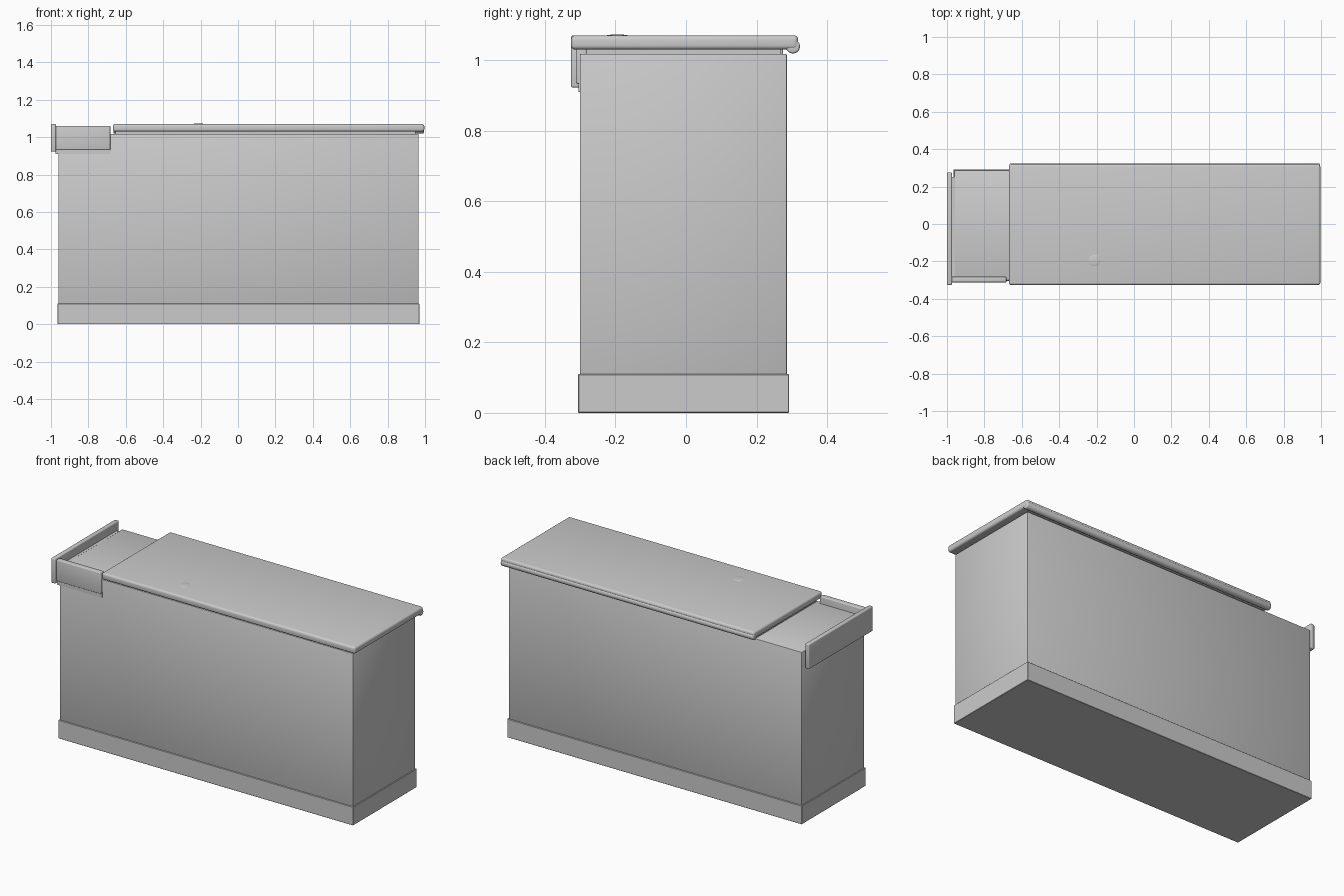
import bpy
import math
from mathutils import Vector

cube = bpy.data.objects.get("Cube")
if cube:
    bpy.data.objects.remove(cube, do_unlink=True)

GREY = (0.6, 0.6, 0.6, 1)
mat = bpy.data.materials.new("plain grey")
mat.use_nodes = True
mat.diffuse_color = GREY
mat.node_tree.nodes["Principled BSDF"].inputs["Base Color"].default_value = GREY


def finish(name, bevel=0, segments=3):
    """Name and colour the active object, round its edges, shade smooth."""
    ob = bpy.context.object
    ob.name = name
    ob.data.materials.append(mat)
    bpy.ops.object.transform_apply(location=False, rotation=True, scale=True)
    if bevel:
        mod = ob.modifiers.new("rounded edges", "BEVEL")
        mod.width = bevel
        mod.segments = segments
        mod.limit_method = "ANGLE"
        bpy.ops.object.modifier_apply(modifier=mod.name)
    bpy.ops.object.shade_smooth_by_angle(angle=math.radians(35))
    return ob


def box(name, low, high, bevel=0, segments=3):
    low, high = Vector(low), Vector(high)
    bpy.ops.mesh.primitive_cube_add(size=1, location=(low + high) / 2)
    bpy.context.object.scale = high - low
    return finish(name, bevel, segments)


# Cabinet: skirting, main body and the recessed strip under the worktop
box("plinth", (-0.965, -0.306, 0), (0.97, 0.292, 0.11), 0.002, 1)
box("counter_body", (-0.96, -0.301, 0.10), (0.965, 0.286, 1.018), 0.004, 2)
box("worktop_spacer", (-0.655, -0.282, 1.01), (0.95, 0.268, 1.035))

# Worktop with a rolled back edge
box("worktop", (-0.669, -0.326, 1.03), (0.996, 0.318, 1.07), 0.012, 4)
bpy.ops.mesh.primitive_cylinder_add(
    vertices=32, radius=0.02, depth=1.66, location=(0.1635, 0.303, 1.039),
    rotation=(0, math.pi / 2, 0))
finish("back_edge_roll", 0.006, 3)

# Low guard around the open end of the counter
box("end_guard", (-1.0, -0.326, 0.922), (-0.973, 0.275, 1.07), 0.006)
box("end_guard_backing", (-0.975, -0.30, 0.925), (-0.957, 0.25, 1.018))
box("front_guard", (-0.975, -0.312, 0.933), (-0.682, -0.281, 1.06), 0.005)
box("front_guard_strip", (-0.975, -0.305, 0.91), (-0.68, -0.29, 0.945))

# Small shallow button set into the worktop
bpy.ops.mesh.primitive_uv_sphere_add(
    segments=32, ring_count=16, radius=0.032, location=(-0.211, -0.195, 1.069))
bpy.context.object.scale.z = 0.12
finish("worktop_button")
